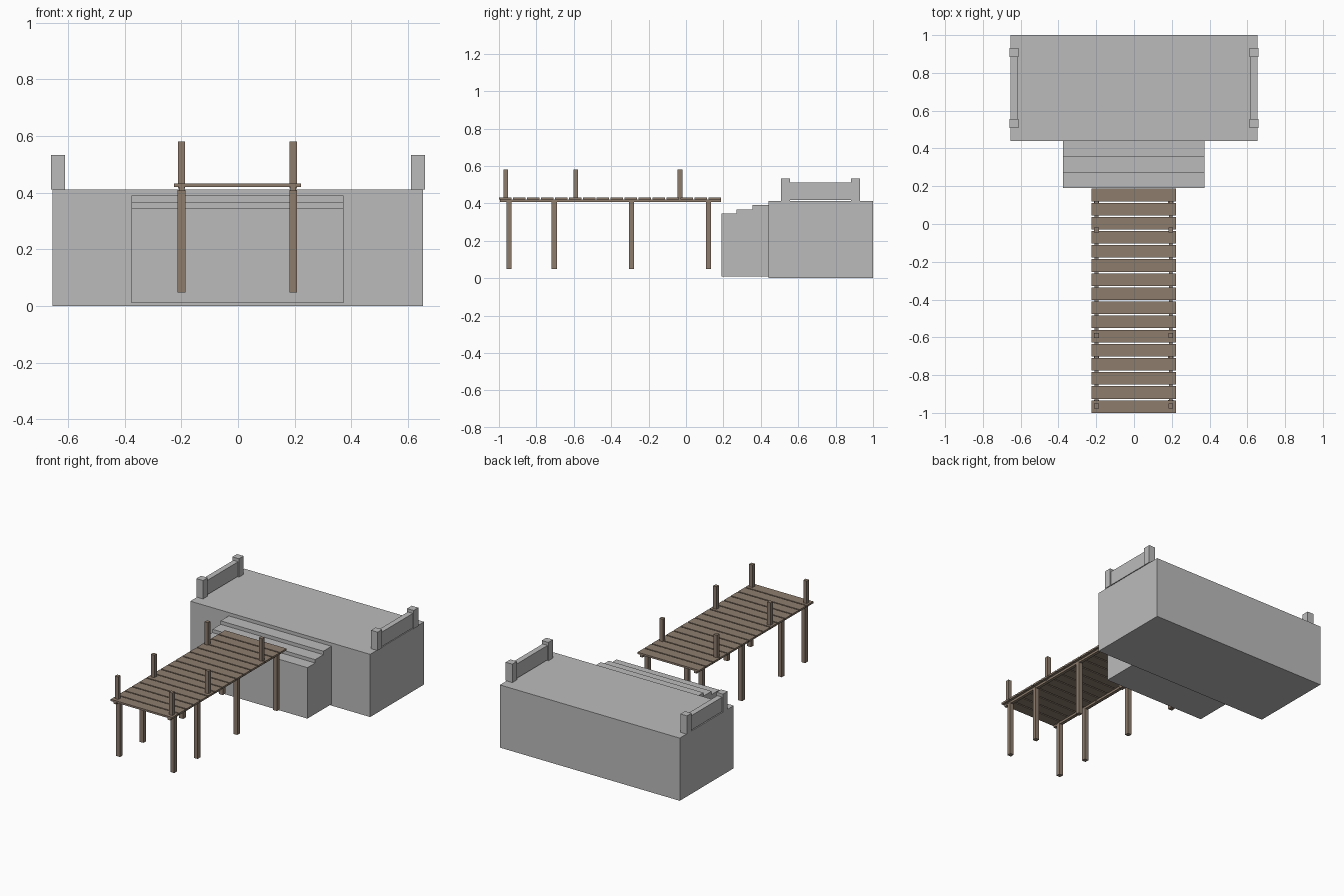
import bpy

if "Cube" in bpy.data.objects:
    bpy.data.objects.remove(bpy.data.objects["Cube"])


def material(name, color):
    m = bpy.data.materials.new(name)
    m.diffuse_color = (*color, 1)
    m.use_nodes = True
    m.node_tree.nodes["Principled BSDF"].inputs["Base Color"].default_value = m.diffuse_color
    return m


stone = material("grey stone", (0.5, 0.5, 0.5))
wood = material("weathered wood", (0.27, 0.205, 0.155))


def prism(name, profile, x0, x1, mat):
    """Extrude a (y, z) profile along x."""
    n = len(profile)
    verts = [(x, y, z) for x in (x0, x1) for y, z in profile]
    faces = [tuple(range(n))[::-1], tuple(range(n, 2 * n))]
    faces += [(i, (i + 1) % n, n + (i + 1) % n, n + i) for i in range(n)]
    mesh = bpy.data.meshes.new(name)
    mesh.from_pydata(verts, [], faces)
    mesh.materials.append(mat)
    obj = bpy.data.objects.new(name, mesh)
    bpy.context.collection.objects.link(obj)
    return obj


def box(name, x0, x1, y0, y1, z0, z1, mat):
    return prism(name, [(y0, z0), (y1, z0), (y1, z1), (y0, z1)], x0, x1, mat)


# Stone platform
box("platform", -0.655, 0.653, 0.44, 1.0, 0.0, 0.412, stone)

# Stepped landing in front of the platform
steps = [(0.19, 0.01), (0.44, 0.01), (0.44, 0.39), (0.355, 0.39),
         (0.355, 0.367), (0.27, 0.367), (0.27, 0.345), (0.19, 0.345)]
prism("landing_steps", steps, -0.375, 0.372, stone)

# Low parapets with end posts on both sides of the platform
for side, s in (("left", -1), ("right", 1)):
    for end, y in (("front", 0.533), ("back", 0.907)):
        c = s * 0.635
        box(f"parapet_post_{side}_{end}", c - 0.024, c + 0.024,
            y - 0.024, y + 0.024, 0.412, 0.533, stone)
    c = s * 0.635
    box(f"parapet_wall_{side}", c - 0.018, c + 0.018,
        0.557, 0.883, 0.417, 0.512, stone)

# Deck planks
COUNT, START = 16, -1.0
pitch = (0.195 - START) / COUNT
for i in range(COUNT):
    y = START + i * pitch
    box(f"deck_plank_{i + 1}", -0.226, 0.222, y, y + pitch - 0.008,
        0.42, 0.432, wood)

# Beams, piles and mooring posts on both sides of the pier
for side, s in (("left", -1), ("right", 1)):
    c = s * 0.197 - 0.002
    box(f"deck_beam_{side}", c - 0.01, c + 0.01, -0.995, 0.187,
        0.406, 0.42, wood)
    for i, y in enumerate((-0.947, -0.704, -0.292, 0.12)):
        box(f"pile_{side}_{i + 1}", c - 0.014, c + 0.014,
            y - 0.014, y + 0.014, 0.048, 0.41, wood)
    for i, y in enumerate((-0.964, -0.59, -0.032)):
        box(f"mooring_post_{side}_{i + 1}", c - 0.0125, c + 0.0125,
            y - 0.0125, y + 0.0125, 0.415, 0.58, wood)
